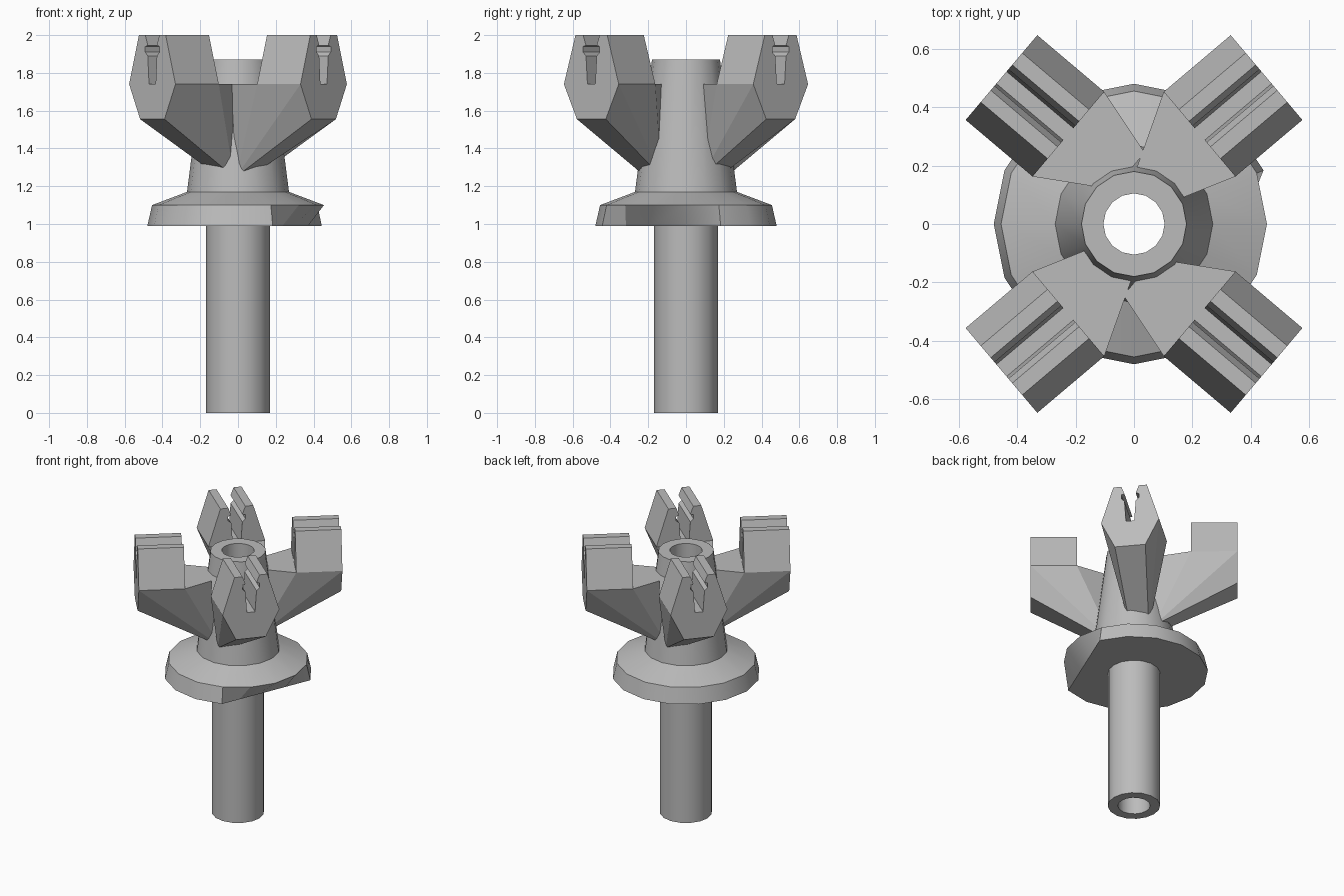
import bpy, bmesh, math
from mathutils import Vector

cube = bpy.data.objects.get("Cube")
if cube:
    bpy.data.objects.remove(cube, do_unlink=True)

grey = bpy.data.materials.new("plain_grey")
grey.use_nodes = True
colour = (0.5, 0.5, 0.5, 1)
grey.diffuse_color = colour
grey.node_tree.nodes["Principled BSDF"].inputs["Base Color"].default_value = colour


def finish(bm, name, smooth=False):
    bmesh.ops.recalc_face_normals(bm, faces=bm.faces[:])
    mesh = bpy.data.meshes.new(name)
    bm.to_mesh(mesh)
    bm.free()
    mesh.materials.append(grey)
    obj = bpy.data.objects.new(name, mesh)
    bpy.context.collection.objects.link(obj)
    if smooth:
        bpy.ops.object.select_all(action='DESELECT')
        obj.select_set(True)
        bpy.context.view_layer.objects.active = obj
        bpy.ops.object.shade_smooth_by_angle(angle=math.radians(30))
    return obj


# Hollow stem, flange and tapered hub as one lathed profile
SIDES = 16
profile = [(.17, 0), (.17, .99), (.48, .99), (.455, 1.1), (.27, 1.17),
           (.18, 1.87), (.105, 1.87), (.105, 0)]
bm = bmesh.new()
rings = []
for r, z in profile:
    rings.append([bm.verts.new((r * math.cos(math.tau * i / SIDES),
                                r * math.sin(math.tau * i / SIDES), z))
                  for i in range(SIDES)])
for k, ring in enumerate(rings):
    above = rings[(k + 1) % len(rings)]
    for i in range(SIDES):
        j = (i + 1) % SIDES
        bm.faces.new((ring[i], ring[j], above[j], above[i]))

# Undercut notch: pull the lower rim onto a chord
rim = rings[2]
start, end = rim[1].co.copy(), rim[-3].co.copy()
for step, i in enumerate((0, -1, -2), 1):
    rim[i].co = start.lerp(end, (.28, .6, .8)[step - 1])
finish(bm, "hub_and_stem", smooth=True)

# Arm frame: u runs outward, v sideways
ANGLE = math.radians(40.2)
OUT, IN, MID = .67, .37, .09


def place(u, v, z, sx, sy):
    x = u * math.cos(ANGLE) - v * math.sin(ANGLE)
    y = u * math.sin(ANGLE) + v * math.cos(ANGLE)
    return Vector((x * sx, y * sy, z))


def arm_base(name, sx, sy, top, low):
    bm = bmesh.new()
    points = [(u, MID + s * .19, 1.74) for u in (OUT, IN) for s in (-1, 1)]
    points += [(OUT, MID + s * .1, 1.555) for s in (-1, 1)]
    points += [(.13, v, 1.74) for v in top] + [(.13, v, 1.25) for v in low]
    for p in points:
        bm.verts.new(place(*p, sx, sy))
    bmesh.ops.convex_hull(bm, input=bm.verts[:])
    bmesh.ops.dissolve_limit(bm, angle_limit=.01, verts=bm.verts[:], edges=bm.edges[:])
    finish(bm, name)


# Jaw section: sloped outside, keyhole-shaped slot inside
JAW = [(.19, 1.74), (.11, 2), (.057, 2), (.037, 1.945), (.058, 1.94),
       (.058, 1.91), (.037, 1.89), (.027, 1.74)]


def jaw(name, sx, sy, side):
    bm = bmesh.new()
    ends = [[bm.verts.new(place(u, MID + side * v, z, sx, sy)) for v, z in JAW]
            for u in (IN, OUT)]
    for loop in ends:
        bm.faces.new(loop)
    for i in range(len(JAW)):
        j = (i + 1) % len(JAW)
        bm.faces.new((ends[0][i], ends[0][j], ends[1][j], ends[1][i]))
    finish(bm, name)


# Four arms; neighbouring arms meet the hub slightly differently
for sx, sy, label in ((1, 1, "back_left"), (-1, 1, "back_right"),
                      (-1, -1, "front_right"), (1, -1, "front_left")):
    if sx == sy:
        arm_base(label + "_arm", sx, sy, (-.02, .14), (0, .12))
    else:
        arm_base(label + "_arm", sx, sy, (.045, .21), (.06, .17))
    for side, part in ((-1, "outer"), (1, "inner")):
        jaw(f"{label}_{part}_jaw", sx, sy, side)
